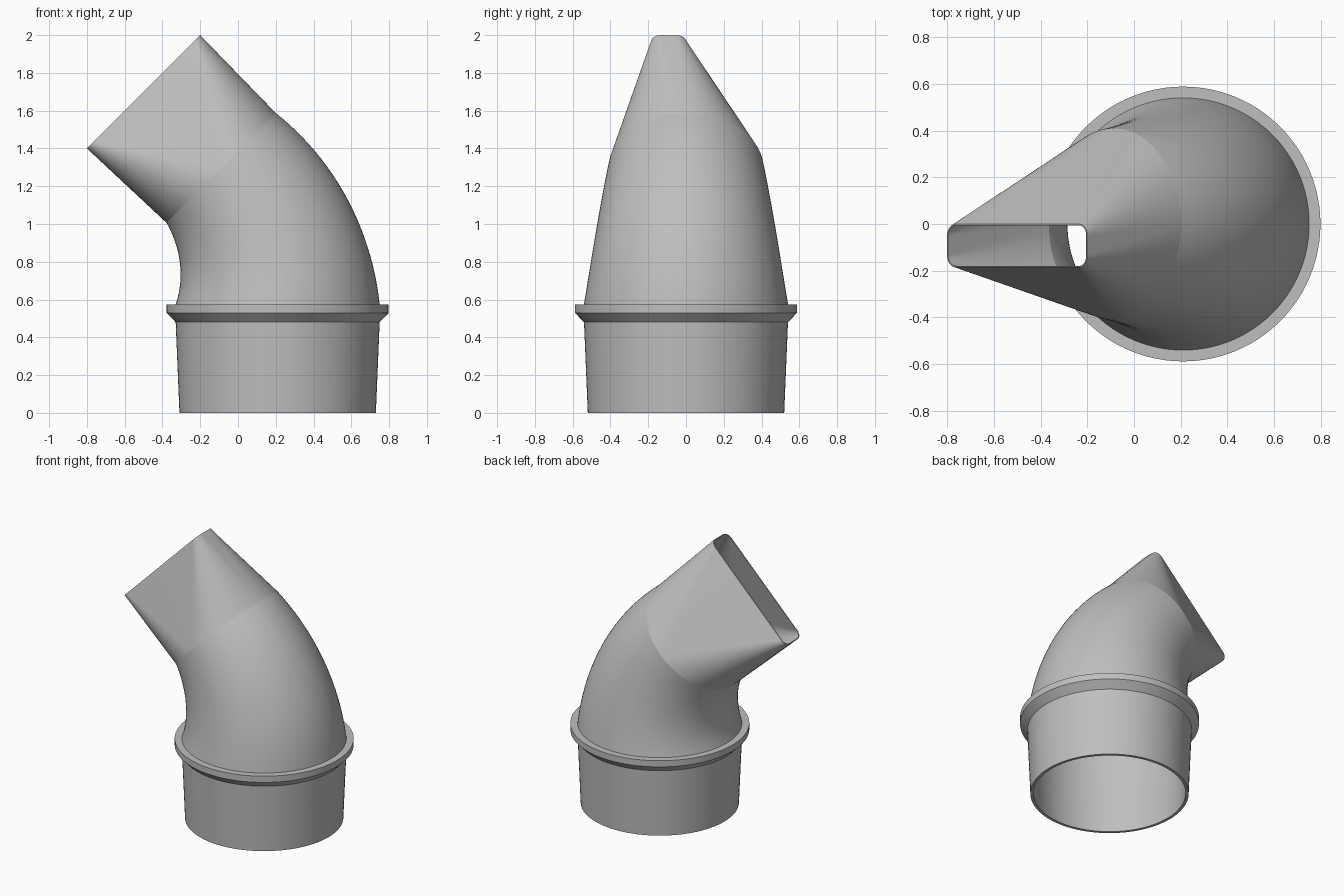
import bpy, bmesh
from math import sin, cos, pi, radians
from mathutils import Vector

STEPS = 24            # segments per quarter turn
BASE_X = 0.21         # axis of the round socket
BEND_Z = 0.575        # height where the bend begins
BEND_R = 1.02         # radius of the bend's centre line
BEND = radians(45)
WALL = 0.02
LIP = 0.006

cube = bpy.data.objects.get("Cube")
if cube:
    bpy.data.objects.remove(cube)

grey = bpy.data.materials.new("plain_grey")
grey.use_nodes = True
colour = (0.52, 0.52, 0.52, 1)
grey.diffuse_color = colour
grey.node_tree.nodes["Principled BSDF"].inputs["Base Color"].default_value = colour


def ring(centre, tilt, half_u, half_v, corner):
    """Rounded rectangle (a circle when all sizes match) tilted towards -x."""
    u, v = Vector((cos(tilt), 0, sin(tilt))), Vector((0, 1, 0))
    points = []
    for quarter in range(4):
        su = 1 if quarter in (0, 3) else -1
        sv = 1 if quarter < 2 else -1
        for i in range(STEPS + 1):
            a = (quarter + i / STEPS) * pi / 2
            points.append(Vector(centre)
                          + u * (su * (half_u - corner) + corner * cos(a))
                          + v * (sv * (half_v - corner) + corner * sin(a)))
    return points


def circle(centre, tilt, r):
    return ring(centre, tilt, r, r, r)


def skin(name, strips):
    """Join successive rings of each strip into one shell."""
    bm = bmesh.new()
    for strip in strips:
        loops = [[bm.verts.new(p) for p in pts] for pts in strip]
        n = len(loops[0])
        for low, high in zip(loops, loops[1:]):
            for i in range(n):
                j = (i + 1) % n
                bm.faces.new((low[i], low[j], high[j], high[i]))
    bmesh.ops.remove_doubles(bm, verts=bm.verts, dist=0.0001)
    mesh = bpy.data.meshes.new(name)
    bm.to_mesh(mesh)
    bm.free()
    mesh.materials.append(grey)
    obj = bpy.data.objects.new(name, mesh)
    bpy.context.collection.objects.link(obj)
    bpy.ops.object.select_all(action='DESELECT')
    obj.select_set(True)
    bpy.context.view_layer.objects.active = obj
    bpy.ops.object.shade_smooth_by_angle(angle=radians(30))
    return obj


def bend_ring(t, inset=0):
    a = BEND * t
    centre = (BASE_X - BEND_R * (1 - cos(a)), 0, BEND_Z + BEND_R * sin(a))
    return circle(centre, a, 0.54 - 0.13 * t - inset)


# Tapered socket with its chamfered flange, from inside top round to outside top
profile = [(0.52, BEND_Z), (0.50, 0), (0.52, 0), (0.54, 0.48),
           (0.588, 0.53), (0.588, BEND_Z), (0.54, BEND_Z)]
skin("socket_and_flange", [[circle((BASE_X, 0, z), 0, r) for r, z in profile]])

# Narrowing bend, outer and inner walls
ts = [i / 24 for i in range(25)]
skin("bend", [[bend_ring(t) for t in ts],
              [bend_ring(t, WALL) for t in reversed(ts)]])

# Nozzle running from the round bend to a flat slot
slot = (-0.5, -0.0925, 1.7)
skin("slot_nozzle", [[
    bend_ring(1),
    ring(slot, BEND, 0.424, 0.0925, 0.05),
    ring(slot, BEND, 0.424 - LIP, 0.0925 - LIP, 0.05 - LIP),
    bend_ring(1, WALL)]])
